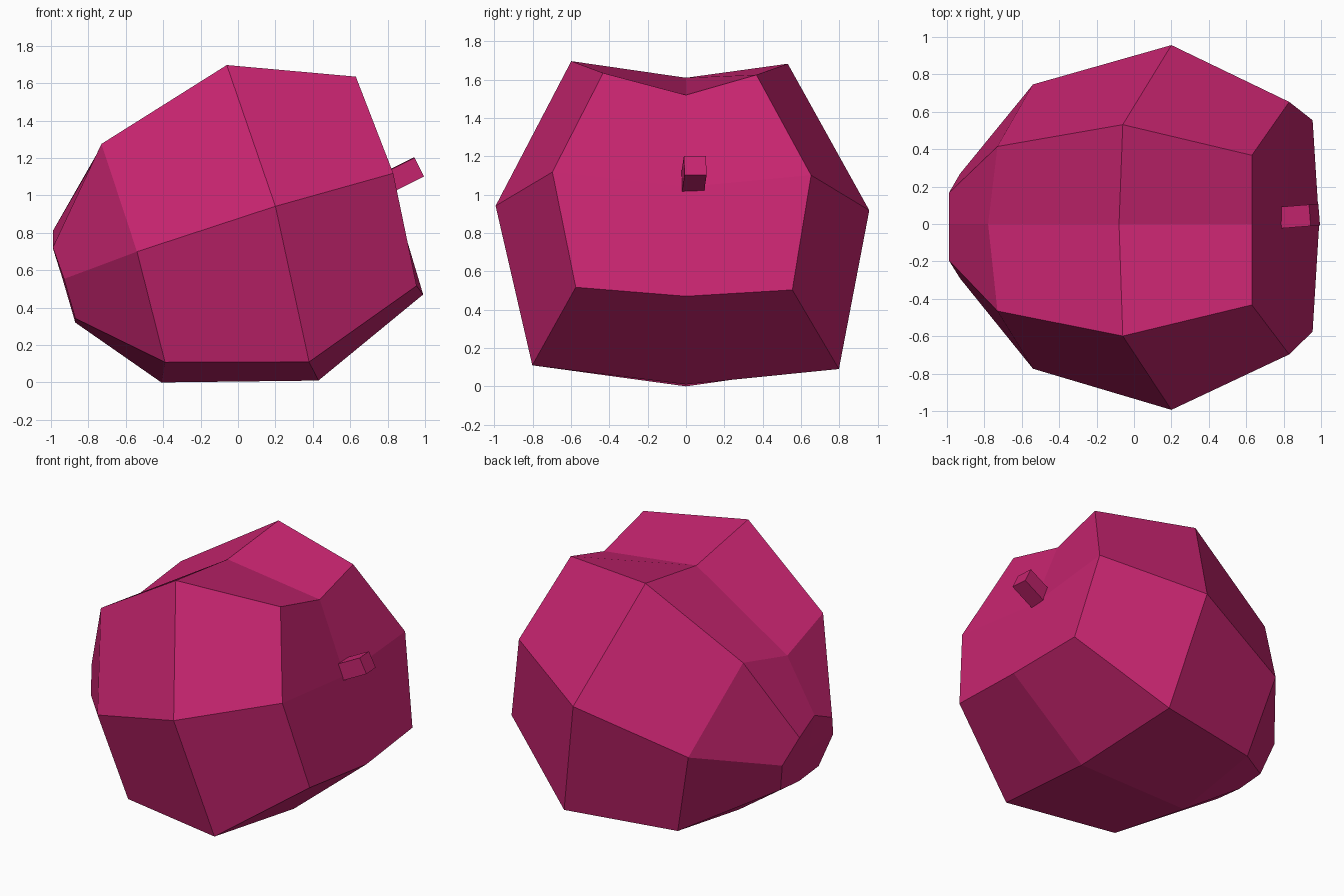
import bpy
import bmesh
from mathutils import Vector, Matrix

cube = bpy.data.objects.get("Cube")
if cube:
    bpy.data.objects.remove(cube, do_unlink=True)

# Single flat colour
rose = bpy.data.materials.new("rose_pink")
rose.use_nodes = True
COLOUR = (0.57, 0.018, 0.16, 1)
rose.diffuse_color = COLOUR
rose.node_tree.nodes["Principled BSDF"].inputs["Base Color"].default_value = COLOUR


def finish(bm, name):
    """Turn a bmesh into a flat shaded, coloured object."""
    bmesh.ops.recalc_face_normals(bm, faces=bm.faces)
    mesh = bpy.data.meshes.new(name)
    bm.to_mesh(mesh)
    bm.free()
    mesh.materials.append(rose)
    obj = bpy.data.objects.new(name, mesh)
    bpy.context.collection.objects.link(obj)
    return obj


# Half sections from snout to rear: top middle, top, side, bottom, bottom middle
SECTIONS = [
    [(-.99, 0, .81), (-.99, .18, .72), (-.93, .28, .55), (-.87, .21, .34), (-.87, 0, .32)],
    [(-.78, 0, 1.17), (-.73, .44, 1.27), (-.54, .76, .69), (-.39, .65, .1), (-.41, 0, 0)],
    [(-.08, 0, 1.61), (-.06, .565, 1.69), (.2, .975, .93), (.38, .8, .1), (.43, 0, .01)],
    [(.63, 0, 1.52), (.63, .4, 1.63), (.83, .675, 1.11), (.955, .565, .51), (.99, 0, .47)],
]
SNOUT_TIP = (-.94, 0, .56)
REAR_CENTRE = (.82, 0, 1.04)


def ring(bm, half):
    """Mirror a half section into a closed ring of eight vertices."""
    mirrored = [(x, -y, z) for x, y, z in half[3:0:-1]]
    verts = []
    for x, y, z in half + mirrored:
        # slight lean of the whole body
        verts.append(bm.verts.new((x, y - .02 * z * (y != 0), z - .012 * y)))
    return verts


def cap(bm, loop, centre):
    """Close a ring with four quads around a centre point."""
    mid = bm.verts.new(centre)
    for n in range(0, 8, 2):
        bm.faces.new((mid, loop[n], loop[n + 1], loop[(n + 2) % 8]))


# Body: lofted rings closed at both ends
bm = bmesh.new()
rings = [ring(bm, half) for half in SECTIONS]
for a, b in zip(rings, rings[1:]):
    for n in range(8):
        m = (n + 1) % 8
        bm.faces.new((a[n], a[m], b[m], b[n]))
# quads centred on the side points keep the corners shared
cap(bm, rings[0], SNOUT_TIP)
# rear cap: split through the middle of each side
rear, mid = rings[-1], bm.verts.new(REAR_CENTRE)
top, bottom = rear[0], rear[4]
for s in (1, -1):
    upper, side, lower = rear[s], rear[2 * s], rear[3 * s]
    bm.faces.new((top, upper, side, mid))
    bm.faces.new((mid, side, lower, bottom))
finish(bm, "body")

# Stub: small tilted block on the rear
bm = bmesh.new()
bmesh.ops.create_cube(bm, size=1)
bmesh.ops.scale(bm, vec=(.24, .115, .112), verts=bm.verts)
stub = finish(bm, "stub")
axis = Vector((.9, .07, .45)).normalized()
side = Vector((0, 0, 1)).cross(axis).normalized()
up = axis.cross(side)
turn = Matrix((axis, side, up)).transposed().to_4x4()
stub.matrix_world = Matrix.Translation((.858, .04, 1.098)) @ turn
